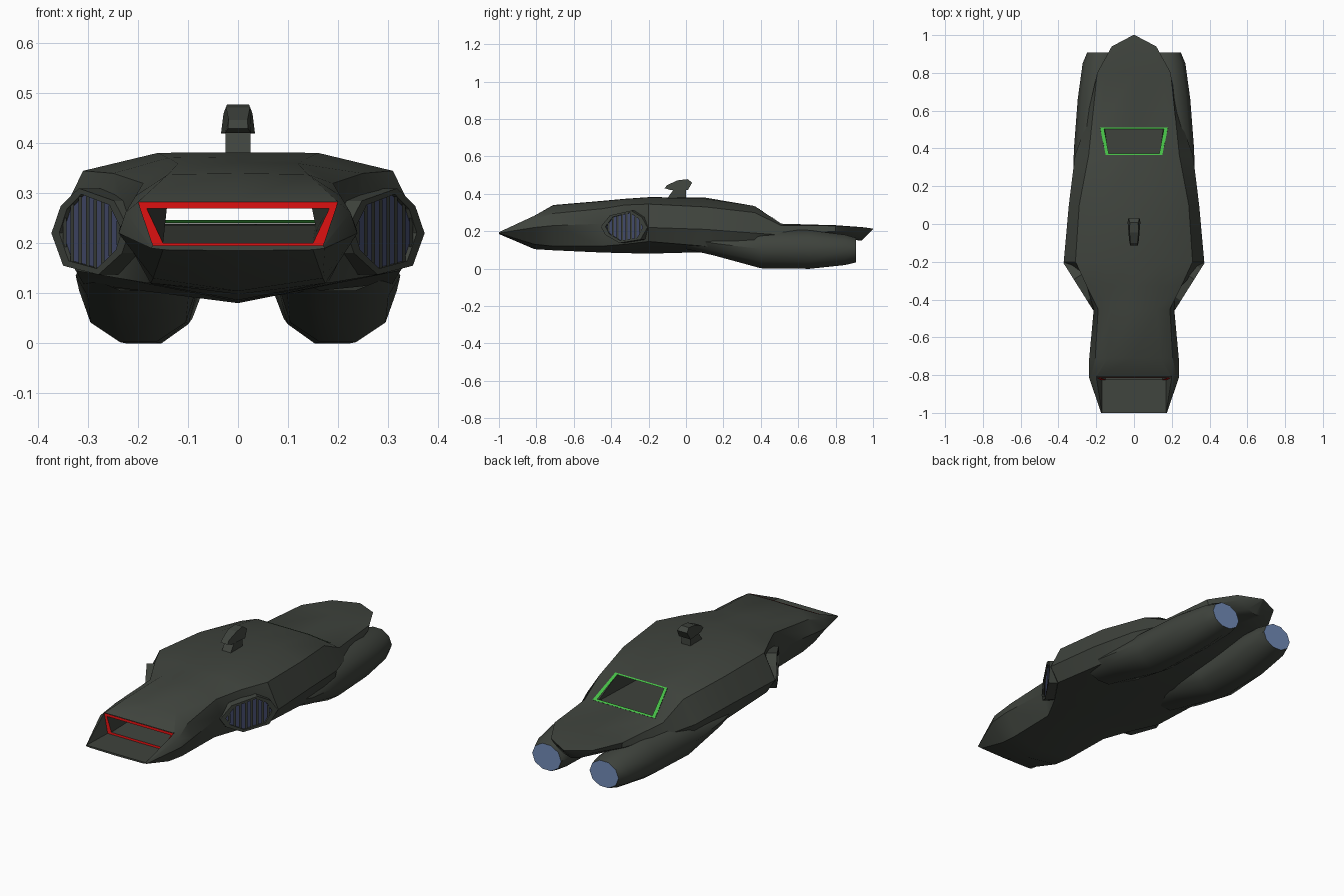
import bpy, math

if "Cube" in bpy.data.objects:
    bpy.data.objects.remove(bpy.data.objects["Cube"])


def material(name, rgb):
    m = bpy.data.materials.new(name)
    m.diffuse_color = (*rgb, 1)
    m.use_nodes = True
    m.node_tree.nodes["Principled BSDF"].inputs["Base Color"].default_value = m.diffuse_color
    return m


HULL = material("dark olive hull", (0.05, 0.057, 0.047))
RED = material("red frame", (0.65, 0.005, 0.005))
GREEN = material("green frame", (0.06, 0.5, 0.06))
GLOW = material("engine blue", (0.17, 0.26, 0.48))
GRILLE = material("intake blue", (0.06, 0.075, 0.16))


def make(name, verts, faces, mats, index=None, smooth=None, recalc=True):
    me = bpy.data.meshes.new(name)
    me.from_pydata(verts, [], faces)
    for m in mats:
        me.materials.append(m)
    if index:
        for p, i in zip(me.polygons, index):
            p.material_index = i
    ob = bpy.data.objects.new(name, me)
    bpy.context.collection.objects.link(ob)
    bpy.ops.object.select_all(action='DESELECT')
    ob.select_set(True)
    bpy.context.view_layer.objects.active = ob
    if recalc:
        bpy.ops.object.mode_set(mode='EDIT')
        bpy.ops.mesh.select_all(action='SELECT')
        bpy.ops.mesh.normals_make_consistent(inside=False)
        bpy.ops.object.mode_set(mode='OBJECT')
    if smooth:
        bpy.ops.object.shade_smooth_by_angle(angle=math.radians(smooth))
    return ob


def loft(rings, skip=()):
    """Quads between closed rings; skip holds (ring, segment) pairs left open."""
    n = len(rings[0])
    verts = [v for r in rings for v in r]
    faces = [(i * n + j, i * n + (j + 1) % n, (i + 1) * n + (j + 1) % n, (i + 1) * n + j)
             for i in range(len(rings) - 1) for j in range(n) if (i, j) not in skip]
    return verts, faces


def frame(name, outer, inner, mat):
    v, f = loft([outer, inner])
    return make(name, v, f, [mat], recalc=False)


# Hull: half sections (y, top z, roof edge, shoulder, widest, chine, keel z)
SECTIONS = [
    (-1.0, .195, (.17, .195), (.172, .193), (.174, .190), (.15, .187), .185),
    (-.81, .283, (.20, .283), (.225, .262), (.239, .22), (.17, .13), .104),
    (-.71, .340, (.14, .338), (.205, .295), (.237, .23), (.175, .12), .098),
    (-.45, .362, (.12, .360), (.19, .320), (.213, .24), (.18, .12), .086),
    (-.33, .373, (.14, .371), (.25, .340), (.24, .235), (.24, .13), .083),
    (-.20, .382, (.16, .381), (.31, .345), (.372, .22), (.325, .145), .08),
    (.10, .380, (.16, .374), (.29, .330), (.345, .21), (.31, .12), .088),
    (.365, .335, (.15, .335), (.24, .300), (.312, .19), (.29, .10), .105),
    (.51, .240, (.18, .240), (.225, .230), (.26, .18), (.20, .12), .12),
    (.80, .232, (.15, .231), (.195, .229), (.19, .20), (.13, .17), .16),
    (.94, .222, (.08, .222), (.118, .221), (.10, .20), (.05, .165), .15),
    (1.0, .214, (.002, .214), (.004, .214), (.004, .213), (.002, .212), .212),
]
rings = []
for y, top, *side, keel in SECTIONS:
    rings.append([(0, y, top)] + [(x, y, z) for x, z in side] + [(0, y, keel)]
                 + [(-x, y, z) for x, z in reversed(side)])
# the windscreen recess and the rear hatch stay open
v, f = loft(rings, {(0, 0), (0, 9), (7, 0), (7, 9)})
f += [tuple(range(10)), tuple(range(len(v) - 10, len(v)))]
make("hull", v, f, [HULL], smooth=32)

# Nose recess: ledge floor and two side walls
make("nose_recess",
     [(-.17, -1, .195), (.17, -1, .195), (.17, -.825, .19), (-.17, -.825, .19),
      (.20, -.81, .283), (-.20, -.81, .283)],
     [(0, 1, 2, 3), (1, 4, 2), (0, 3, 5)], [HULL], recalc=False)


def quad(xb, yb, zb, xt, yt, zt):
    return [(-xb, yb, zb), (xb, yb, zb), (xt, yt, zt), (-xt, yt, zt)]


# Windscreen and hatch frames
screen_in = quad(.15, -.825, .20, .183, -.814, .270)
frame("windscreen_frame", quad(.17, -.827, .19, .20, -.812, .283), screen_in, RED)
hatch_in = quad(.158, .502, .247, .134, .373, .331)
frame("hatch_frame", quad(.18, .511, .241, .15, .366, .336), hatch_in, GREEN)

# Cabin passage between the two openings
v, f = loft([screen_in, quad(.155, .505, .236, .136, .373, .331)])
make("cabin", v, [tuple(reversed(q)) for q in f], [HULL], recalc=False)

# Engine nacelles: (y, centre x, centre z, half width, half height)
NACELLE = [(0, .20, .165, .11, .06), (.15, .20, .135, .125, .065),
           (.40, .20, .105, .118, .103), (.66, .188, .102, .110, .103),
           (.85, .172, .10, .10, .081), (.908, .165, .099, .083, .066)]
# Intake outline as (fraction along the slanted opening, z)
INTAKE = [(.0, .225), (.2, .285), (.65, .31), (.88, .275),
          (1, .22), (.85, .155), (.4, .137), (.1, .18)]
INNER = [(.5 + (u - .5) * .8, .225 + (z - .225) * .86) for u, z in INTAKE]

for side, s in (("left", -1), ("right", 1)):
    rings = []
    for y, cx, cz, rx, rz in NACELLE:
        rings.append([(s * (cx + rx * math.cos(a)), y, cz + rz * math.sin(a) / .951)
                      for a in [k * math.tau / 10 for k in range(10)]])
    v, f = loft(rings)
    n = len(v)
    f.append(tuple(range(n - 10, n)))
    make(side + "_nacelle", v, f, [HULL, GLOW], [0] * (len(f) - 1) + [1], smooth=40)

    def place(u, z, off):
        # point on the slanted intake plane, shifted along its normal
        return (s * (.215 + .157 * u + .84 * off), -.455 + .25 * u - .54 * off, z)

    # Intake hood rim with a recessed lip
    v, f = loft([[place(u, z, o) for u, z in ring] for ring, o in
                 ((INTAKE, -.07), (INTAKE, .002), (INNER, .002), (INNER, -.008))])
    make(side + "_intake_rim", v, f, [HULL])
    make(side + "_intake_panel", [place(u, z, -.007) for u, z in INNER],
         [tuple(range(8))[::s]], [GRILLE], recalc=False)

    # Vertical grille bars clipped to the opening
    v, f = [], []
    for k in range(8):
        u = .16 + k * .097
        zs = []
        for (u0, z0), (u1, z1) in zip(INNER, INNER[1:] + INNER[:1]):
            if (u0 - u) * (u1 - u) < 0:
                zs.append(z0 + (z1 - z0) * (u - u0) / (u1 - u0))
        b = len(v)
        v += [place(u - .022, min(zs), 0), place(u + .022, min(zs), 0),
              place(u + .022, max(zs), 0), place(u - .022, max(zs), 0)]
        f.append(tuple(range(b, b + 4))[::s])
    make(side + "_intake_bars", v, f, [HULL], recalc=False)


def slab(name, profile):
    """Side profile of (y, z, half width) spanning the centre line."""
    n = len(profile)
    v, f = loft([[(sx * w, y, z) for y, z, w in profile] for sx in (-1, 1)])
    f += [tuple(range(n)), tuple(range(n, 2 * n))]
    make(name, v, f, [HULL])


# Roof turret
slab("turret_stem", [(-.10, .375, .025), (0, .375, .025), (0, .425, .025), (-.065, .425, .025)])
slab("turret_head", [(-.115, .43, .02), (-.10, .447, .019), (-.045, .472, .024),
                     (.008, .478, .022), (.033, .46, .029), (.01, .42, .034), (-.085, .421, .026)])
